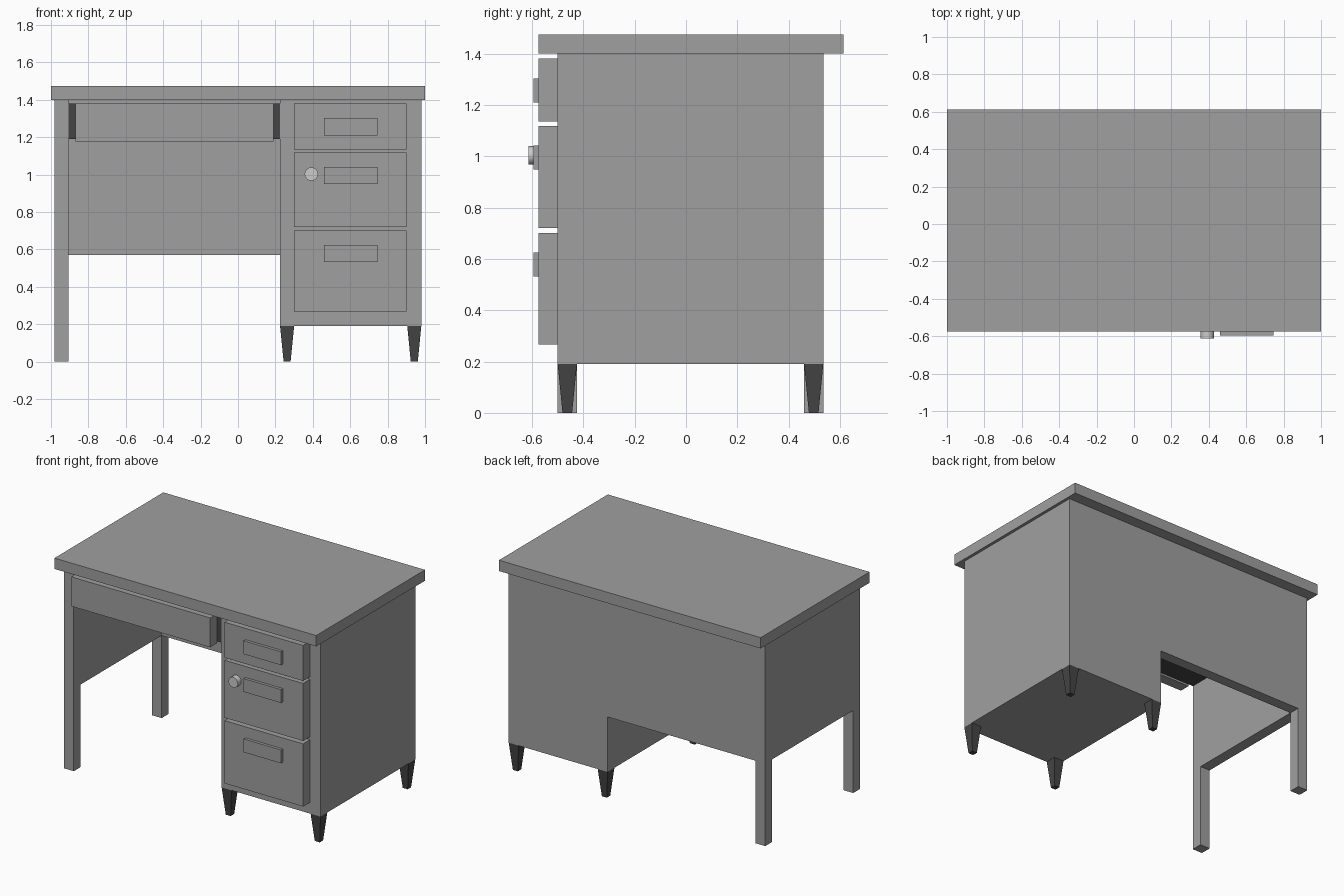
import bpy, bmesh, math

if "Cube" in bpy.data.objects:
    bpy.data.objects.remove(bpy.data.objects["Cube"])


def material(name, v):
    m = bpy.data.materials.new(name)
    m.diffuse_color = (v, v, v, 1)
    m.use_nodes = True
    m.node_tree.nodes["Principled BSDF"].inputs["Base Color"].default_value = m.diffuse_color
    return m


body_mat = material("body_grey", 0.35)
dark_mat = material("dark_grey", 0.06)


def box(name, x, y, z, mat=body_mat, taper=1.0):
    """Box from (min, max) ranges; taper scales the bottom face."""
    bm = bmesh.new()
    bmesh.ops.create_cube(bm, size=1)
    for v in bm.verts:
        k = taper if v.co.z < 0 else 1.0
        v.co = [(r[0] + r[1]) / 2 + c * (r[1] - r[0]) * s
                for r, c, s in zip((x, y, z), v.co, (k, k, 1))]
    me = bpy.data.meshes.new(name)
    bm.to_mesh(me)
    bm.free()
    me.materials.append(mat)
    ob = bpy.data.objects.new(name, me)
    bpy.context.collection.objects.link(ob)
    return ob


FRONT, BACK, T = -0.50, 0.535, 0.075   # body depth limits and board thickness
FACE = FRONT - T                       # front plane of the drawers
LEFT, RIGHT, PED = -0.98, 0.98, 0.225  # body sides and pedestal's inner side
UNDER = 1.40                           # underside of the top

# Desk top and drawer pedestal
box("desk_top", (-1, 1), (FACE, 0.613), (UNDER, 1.475))
box("pedestal", (PED, RIGHT), (FRONT, BACK), (0.19, UNDER))

# Left side posts, side panel and back panel
for n, y in (("front", FRONT), ("back", BACK - T)):
    box(n + "_post", (LEFT, LEFT + T), (y, y + T), (0, UNDER))
box("side_panel", (LEFT, LEFT + T), (FRONT + T, BACK - T), (0.57, UNDER))
box("back_panel", (LEFT + T, PED), (BACK - T, BACK), (0.57, UNDER))

# Wide centre drawer with its dark housing
box("centre_drawer_housing", (LEFT + T, PED), (FRONT, BACK - T), (1.19, 1.38), dark_mat)
box("centre_drawer_front", (-0.87, 0.19), (FACE, FRONT), (1.177, 1.38))

# Pedestal drawers with flat handles
for n, z0, z1, h in (("top", 1.135, 1.38, 1.256),
                     ("middle", 0.72, 1.117, 0.995),
                     ("bottom", 0.267, 0.70, 0.578)):
    box(n + "_drawer_front", (0.30, 0.90), (FACE, FRONT), (z0, z1))
    box(n + "_handle", (0.46, 0.745), (FACE - 0.02, FACE), (h - 0.046, h + 0.046))

# Tapered pedestal feet
for nx, x in (("left", PED), ("right", RIGHT - T)):
    for ny, y in (("front", FRONT), ("back", BACK - T)):
        box(f"{ny}_{nx}_foot", (x, x + T), (y, y + T), (0, 0.19), dark_mat, 0.5)

# Round lock knob
bpy.ops.mesh.primitive_cylinder_add(vertices=16, radius=0.036, depth=0.038,
                                    location=(0.392, FACE - 0.019, 1.003),
                                    rotation=(math.pi / 2, 0, 0))
bpy.context.object.name = "lock_knob"
bpy.ops.object.shade_smooth_by_angle()
